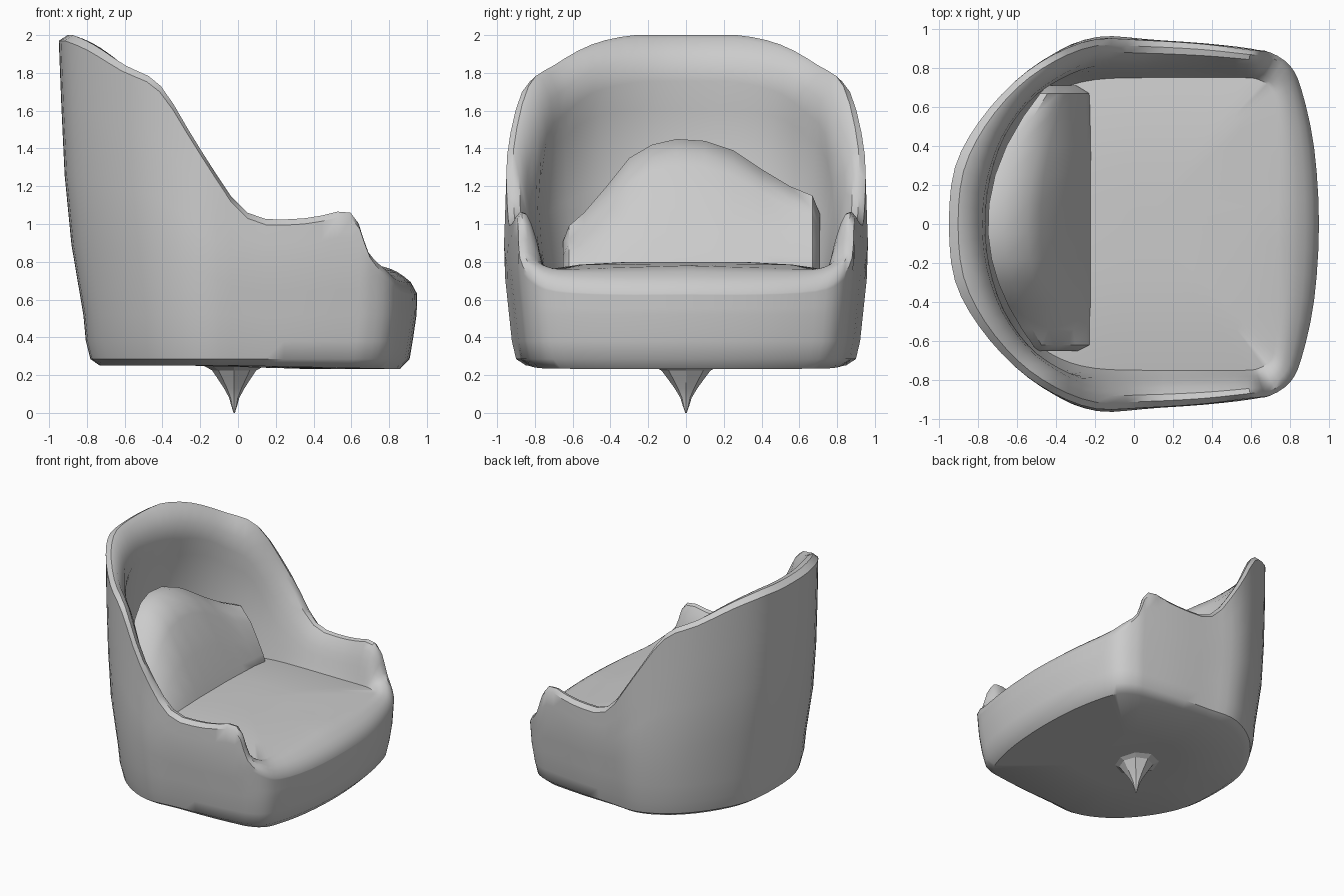
import bpy, bmesh, math
from mathutils import Vector

if "Cube" in bpy.data.objects:
    bpy.data.objects.remove(bpy.data.objects["Cube"])


def lerp(a, b, t):
    return a + (b - a) * t


def interp(table, v):
    """Piecewise linear lookup in [(key, value), ...]."""
    if v <= table[0][0]:
        return table[0][1]
    for (k0, a), (k1, b) in zip(table, table[1:]):
        if v <= k1:
            return lerp(a, b, (v - k0) / (k1 - k0))
    return table[-1][1]


def smooth_path(pts, steps):
    """Catmull-Rom through the closed list of points."""
    n, out = len(pts), []
    for i in range(n):
        p0, p1, p2, p3 = (Vector(pts[(i + k) % n]) for k in (-1, 0, 1, 2))
        for s in range(steps):
            t = s / steps
            out.append(0.5 * (2 * p1 + (p2 - p0) * t + (2 * p0 - 5 * p1 + 4 * p2 - p3) * t * t
                              + (3 * p1 - p0 - 3 * p2 + p3) * t ** 3))
    return out


def loft(name, rings, angle=40):
    """Skin closed rings of equal length and cap both ends."""
    bm = bmesh.new()
    rows = [[bm.verts.new(p) for p in r] for r in rings]
    n = len(rows[0])
    for a, b in zip(rows, rows[1:]):
        for i in range(n):
            j = (i + 1) % n
            bm.faces.new((a[i], a[j], b[j], b[i]))
    bm.faces.new(rows[0][::-1])
    bm.faces.new(rows[-1])
    bmesh.ops.recalc_face_normals(bm, faces=bm.faces)
    me = bpy.data.meshes.new(name)
    bm.to_mesh(me)
    bm.free()
    ob = bpy.data.objects.new(name, me)
    bpy.context.collection.objects.link(ob)
    bpy.context.view_layer.objects.active = ob
    ob.select_set(True)
    bpy.ops.object.shade_smooth_by_angle(angle=math.radians(angle))
    ob.select_set(False)
    return ob


# Half outline, front to back: outer x, outer y, rim height, seat-edge x, seat-edge y
HALF = [
    (0.95, 0.00, 0.66, 0.74, 0.00), (0.925, 0.40, 0.66, 0.74, 0.35),
    (0.86, 0.70, 0.68, 0.72, 0.62), (0.80, 0.82, 0.74, 0.70, 0.70),
    (0.70, 0.88, 0.85, 0.64, 0.74), (0.60, 0.90, 1.06, 0.57, 0.75),
    (0.35, 0.93, 1.03, 0.35, 0.75), (0.05, 0.95, 1.06, 0.05, 0.75),
    (-0.20, 0.965, 1.39, -0.20, 0.74), (-0.42, 0.89, 1.73, -0.38, 0.69),
    (-0.62, 0.75, 1.84, -0.52, 0.59), (-0.80, 0.54, 1.95, -0.63, 0.42),
    (-0.92, 0.30, 2.00, -0.69, 0.20), (-0.95, 0.00, 2.00, -0.71, 0.00),
]
outline = HALF + [(x, -y, h, ix, -iy) for x, y, h, ix, iy in HALF[-2:0:-1]]
columns = smooth_path(outline, 3)

# Outer wall taper with height
BACK = [(0.25, 0.81), (0.35, 0.845), (0.6, 0.87), (1.0, 0.95), (1.4, 0.975), (2.0, 1.0)]
FRONT = [(0.25, 0.95), (0.5, 0.995), (0.7, 1.0)]
SIDE = [(0.25, 0.92), (0.35, 0.95), (0.8, 1.0), (1.2, 0.985), (1.7, 0.975), (2.0, 0.96)]


def outer(c, z):
    return Vector((c[0] * interp(FRONT if c[0] > 0 else BACK, z), c[1] * interp(SIDE, z), z))


def seat_z(c):
    return 0.78 - 0.03 * abs(c[4])


# Shell: underside, outer wall, rim, padded inner wall
rings = []
for s in (0.4, 0.95):
    rings.append([(p.x * s, p.y * s, 0.25 - 0.02 * max(p.x, 0)) for p in (outer(c, 0.25) for c in columns)])
rings += [[outer(c, z) for c in columns] for z in (0.285, 0.38, 0.52)]
rings += [[outer(c, lerp(0.52, min(c[2], 2), t) - d) for c in columns]
          for t, d in ((0.25, 0), (0.5, 0), (0.75, 0), (1, 0.03))]

# Inner wall profile (across, up): slim arms blend into a back with a head roll
ARM = ((0.16, 1.0), (0.34, 0.97), (0.52, 0.8), (0.66, 0.6), (0.78, 0.4), (0.88, 0.2), (1.0, 0.0))
ROLL = ((0.2, 1.0), (0.42, 0.985), (0.72, 0.9), (0.78, 0.8), (0.60, 0.68), (0.68, 0.35), (1.0, 0.0))
for arm, roll in zip(ARM, ROLL):
    ring = []
    for c in columns:
        top = min(c[2], 2)
        t = min(max((top - 1.4) / 0.5, 0), 1)
        across, up = lerp(arm[0], roll[0], t), lerp(arm[1], roll[1], t)
        p = outer(c, top).lerp(Vector((c[3], c[4], seat_z(c))), across)
        if top < 0.85:  # rounded front edge of the seat
            p.z += 0.025 * math.sin(math.pi * across)
        else:
            p.z = lerp(seat_z(c), top, up)
        ring.append(p)
    rings.append(ring)
# Gently crowned seat top
for s, z in ((0.75, 0.785), (0.4, 0.80), (0.1, 0.80)):
    rings.append([(0.05 + (c[3] - 0.05) * s, c[4] * s, z) for c in columns])
loft("shell_and_seat", rings)

# Back pillow: dome of slanted sections along y, narrowing at both ends
DOME = [(-0.65, 0.84), (-0.62, 0.92), (-0.54, 0.99), (-0.42, 1.13), (-0.3, 1.28), (-0.18, 1.35),
        (-0.05, 1.38), (0.1, 1.37), (0.25, 1.32), (0.4, 1.22), (0.55, 1.13), (0.67, 1.08), (0.71, 0.98)]
sections = []
for y, h in DOME:
    xb = -0.75 + 0.6 * y * y
    xf = -0.21 - 0.1 * abs(y) ** 4
    if y in (DOME[0][0], DOME[-1][0]):
        xf -= 0.06
    prof = [(0, None), (0, h + 0.07), (0.15, h + 0.07), (0.38, h), (0.50, lerp(0.78, h, 0.88)),
            (0.74, lerp(0.78, h, 0.48)), (0.93, lerp(0.78, h, 0.14)), (1, 0.77), (0.96, None)]
    sections.append([(lerp(xb, xf, t), y, 0.72 if z is None else z) for t, z in prof])
loft("back_pillow", sections)

# Pointed stub under the base
stub = [(0.19, 0.255), (0.13, 0.225), (0.10, 0.185), (0.06, 0.13), (0.03, 0.08), (0.018, 0.04), (0.004, 0.0)]
loft("base_spike", [[(-0.02 + 0.9 * r * math.cos(a), r * math.sin(a), z)
                     for a in (math.tau * k / 8 for k in range(8))] for r, z in stub], 20)
